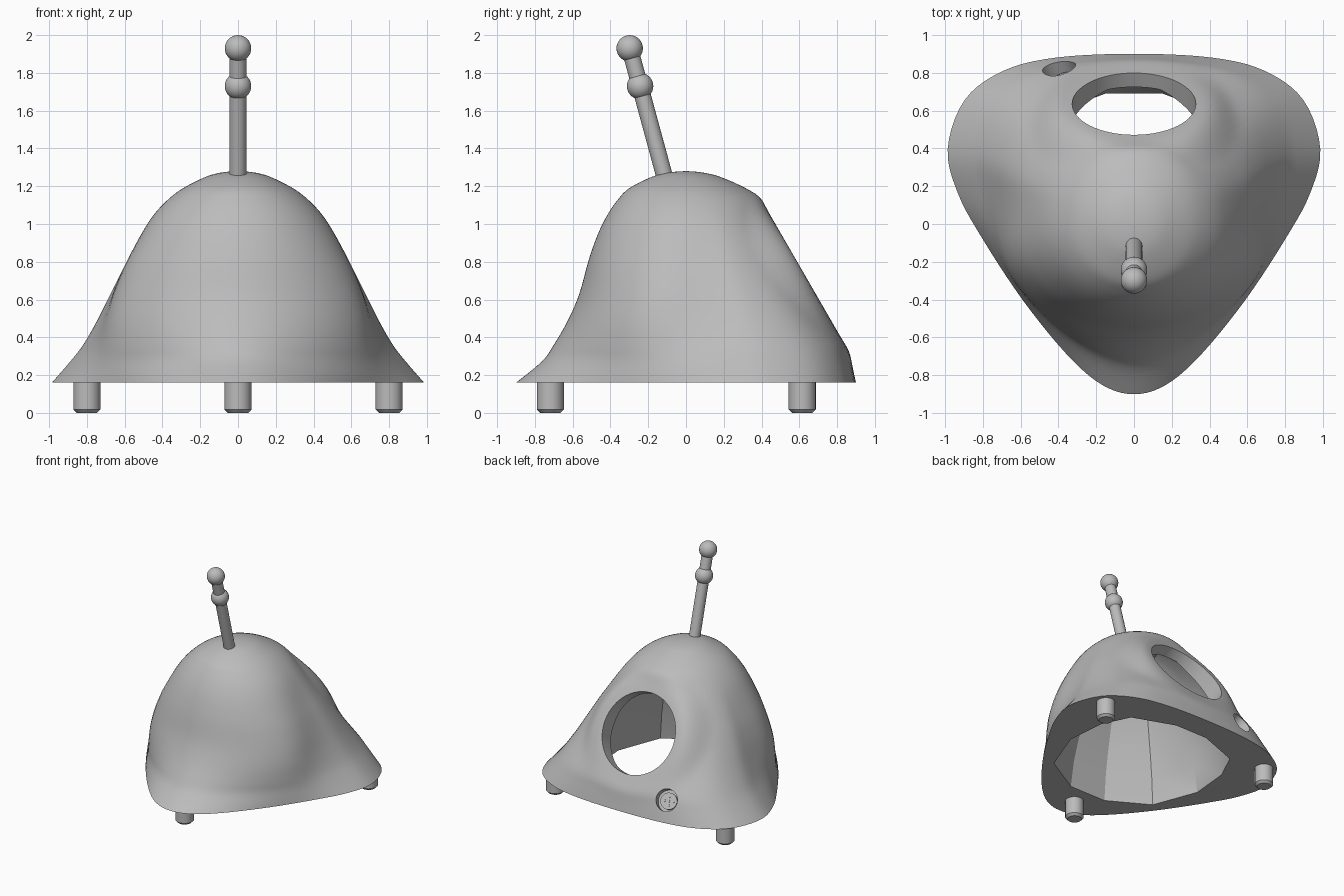
import bpy, bmesh, math
from mathutils import Vector

if "Cube" in bpy.data.objects:
    bpy.data.objects.remove(bpy.data.objects["Cube"])

grey = bpy.data.materials.new("plain_grey")
grey.diffuse_color = (0.5, 0.5, 0.5, 1)
grey.use_nodes = True
grey.node_tree.nodes["Principled BSDF"].inputs["Base Color"].default_value = grey.diffuse_color


def finish(ob, angle=25):
    if not ob.data.materials:
        ob.data.materials.append(grey)
    bpy.ops.object.select_all(action='DESELECT')
    ob.select_set(True)
    bpy.context.view_layer.objects.active = ob
    bpy.ops.object.shade_smooth_by_angle(angle=math.radians(angle))


def spline(pts, steps, closed=False):
    """Catmull-Rom through tuples of any length."""
    n, out = len(pts), []
    for i in range(n if closed else n - 1):
        ids = [i - 1, i, i + 1, i + 2]
        p = [pts[k % n] if closed else pts[min(max(k, 0), n - 1)] for k in ids]
        for s in range(steps):
            t = s / steps
            out.append(tuple(0.5 * (2 * b + (c - a) * t + (2 * a - 5 * b + 4 * c - d) * t * t
                             + (3 * b - a - 3 * c + d) * t ** 3) for a, b, c, d in zip(*p)))
    return out if closed else out + [pts[-1]]


def smooth(t):
    t = min(max(t, 0), 1)
    return t * t * (3 - 2 * t)


def loft(name, rings):
    """Closed solid through rings of equal point count."""
    bm = bmesh.new()
    vs = [[bm.verts.new(p) for p in r] for r in rings]
    n = len(vs[0])
    for a, b in zip(vs, vs[1:]):
        for i in range(n):
            j = (i + 1) % n
            bm.faces.new((a[i], a[j], b[j], b[i]))
    bm.faces.new(vs[0][::-1])
    bm.faces.new(vs[-1])
    bmesh.ops.recalc_face_normals(bm, faces=bm.faces)
    me = bpy.data.meshes.new(name)
    bm.to_mesh(me)
    bm.free()
    ob = bpy.data.objects.new(name, me)
    me.materials.append(grey)
    bpy.context.collection.objects.link(ob)
    return ob


def cylinder(name, a, b, r, sides=32):
    a, b = Vector(a), Vector(b)
    bpy.ops.mesh.primitive_cylinder_add(vertices=sides, radius=r, depth=(b - a).length,
                                        location=(a + b) / 2,
                                        rotation=(b - a).to_track_quat('Z', 'Y').to_euler())
    ob = bpy.context.object
    ob.name = name
    ob.data.materials.append(grey)
    return ob


def cut(ob, cutter):
    m = ob.modifiers.new("cut", 'BOOLEAN')
    m.object, m.operation, m.solver = cutter, 'DIFFERENCE', 'EXACT'
    bpy.context.view_layer.objects.active = ob
    bpy.ops.object.modifier_apply(modifier=m.name)
    bpy.data.objects.remove(cutter)


# Shell: rounded triangle at the base turning into a round dome
half = [(0, -.9), (.17, -.85), (.355, -.69), (.59, -.40), (.80, -.08), (.93, .16),
        (.985, .40), (.895, .66), (.69, .815), (.41, .885), (0, .905)]
base = spline(half + [(-x, y) for x, y in half[-2:0:-1]], 5, True)
base = [(x / .985, y / .9) for x, y in base]
# height, half width, front reach, back reach, triangle share in front, and behind
levels = [(.16, .985, .90, .895, 1, 1), (.27, .89, .765, .87, .72, .96),
          (.36, .82, .70, .845, .48, .9), (.49, .745, .625, .77, .22, .8),
          (.63, .675, .565, .69, .08, .65), (.81, .585, .515, .585, .02, .45),
          (.95, .51, .465, .504, 0, .28), (1.05, .445, .415, .446, 0, .15),
          (1.13, .37, .36, .40, 0, .06), (1.19, .29, .30, .315, 0, 0),
          (1.25, .17, .18, .18, 0, 0), (1.273, .085, .09, .085, 0, 0),
          (1.28, .004, .004, .004, 0, 0)]
hole_c, hole_n = Vector((0, .635, .72)), Vector((0, .866, .5)).normalized()
rings = []
for z, wid, front, back, wf, wb in spline(levels, 4):
    unit = []
    for x, y in base:
        w = wf + (wb - wf) * smooth((y + .35) / .8)
        k = w + (1 - w) / math.hypot(x, y)
        unit.append((x * k, y * k))
    top = max(x for x, y in unit)
    ring = []
    for x, y in unit:
        p = Vector((x / top * wid, y * (back if y > 0 else front), z))
        # flatten the seat around the big round opening
        d = (p - hole_c).dot(hole_n)
        rad = (p - hole_c - hole_n * d).length
        if p.y > 0 and z > .17:
            p -= hole_n * d * smooth((.56 - rad) / .21)
        ring.append(p)
    rings.append(ring)
shell = loft("shell", rings)

# Faceted cavity, open at the bottom: height, scale, scale of the back half
poly = [(.17, -.56), (.50, -.37), (.64, 0), (.61, .33), (.50, .56), (.15, .69)]
poly += [(-x, y) for x, y in reversed(poly)]
cavity = loft("cavity_cutter", [[(x * s, y * (b if y > 0 else s), z) for x, y in poly]
                                for z, s, b in ((.10, 1, 1), (.16, 1, 1), (.38, .95, 1.06),
                                                (.55, .88, .94), (.85, .72, .68),
                                                (1.03, .52, .5), (1.16, .25, .25))])
cut(shell, cavity)

# Big round opening in the back
cut(shell, cylinder("opening_cutter", hole_c - hole_n * .3, hole_c + hole_n * .3, .327, 64))

# Small socket recess
axis = Vector((-.31, .81, .5)).normalized()
port = Vector((-.39, .81, .32))
floor = port - axis * .08
cut(shell, cylinder("socket_cutter", floor, port + axis * .2, .088, 32))
finish(shell)

# Socket face and contacts
finish(cylinder("socket_face", floor - axis * .01, floor + axis * .025, .066, 32))
u = axis.cross(Vector((0, 0, 1))).normalized()
v = axis.cross(u)
for i, (a, b) in enumerate([(0, 0), (.036, 0), (-.036, 0), (0, .036), (0, -.036)]):
    q = floor + axis * .025 + u * a + v * b
    finish(cylinder(f"socket_contact_{i}", q - axis * .01, q + axis * .01, .012, 12))

# Feet with chamfered lower rims
for i, (x, y) in enumerate([(-.8, .615), (.8, .615), (0, -.718)]):
    foot = cylinder(f"foot_{i}", (x, y, 0), (x, y, .18), .072, 32)
    bm = bmesh.new()
    bm.from_mesh(foot.data)
    rim = [e for e in bm.edges if all(p.co.z < 0 for p in e.verts)]
    bmesh.ops.bevel(bm, geom=rim, offset=.018, segments=1, affect='EDGES')
    bm.to_mesh(foot.data)
    bm.free()
    finish(foot)

# Leaning rod with two balls
finish(cylinder("rod", (0, -.105, 1.22), (0, -.298, 1.93), .044, 32))
for name, c in (("middle_ball", (0, -.243, 1.73)), ("top_ball", (0, -.298, 1.93))):
    bpy.ops.mesh.primitive_uv_sphere_add(segments=32, ring_count=16, radius=.07, location=c)
    bpy.context.object.name = name
    finish(bpy.context.object)
